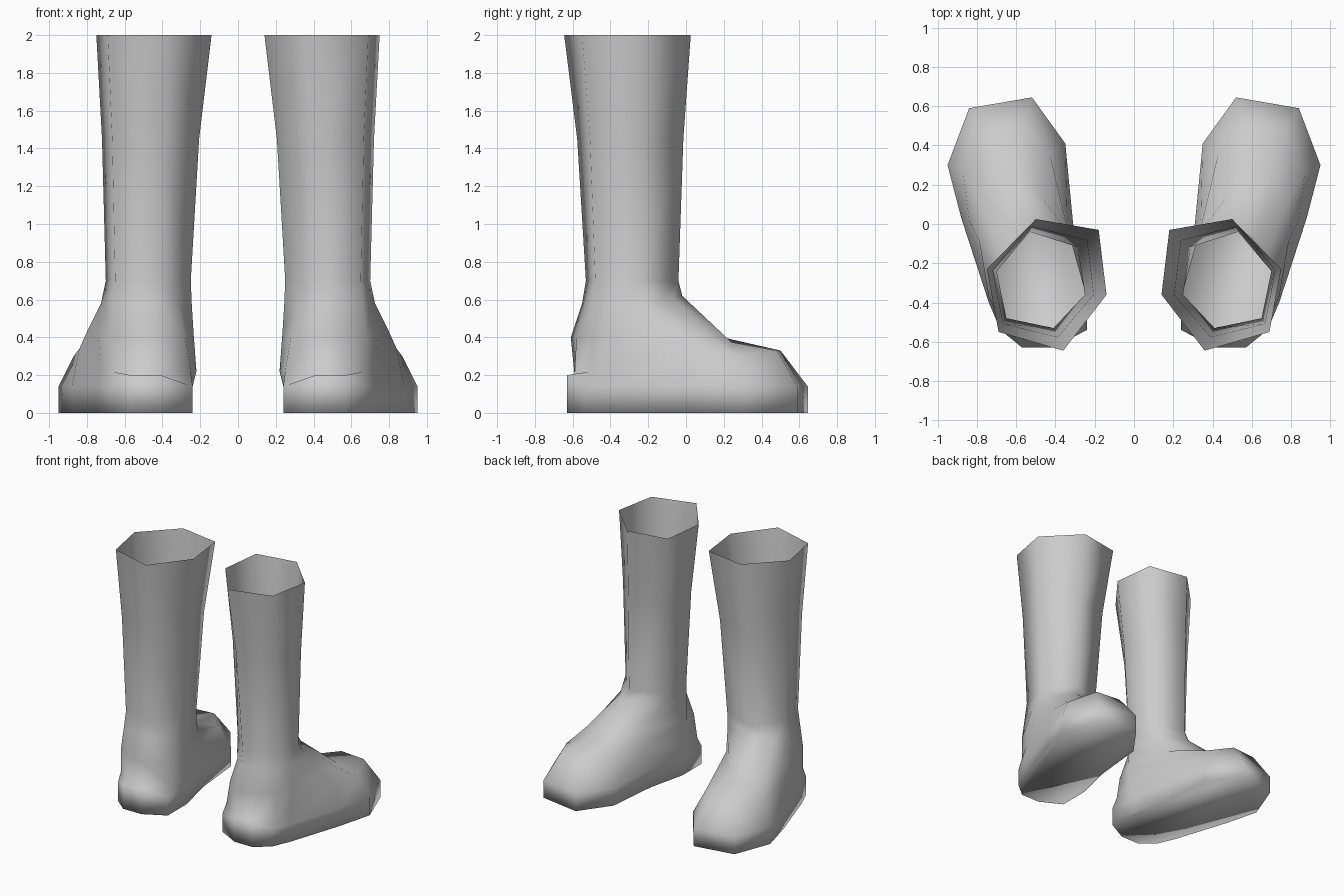
import bpy, bmesh

if "Cube" in bpy.data.objects:
    bpy.data.objects.remove(bpy.data.objects["Cube"])

grey = bpy.data.materials.new("boot_grey")
grey.diffuse_color = (0.6, 0.6, 0.6, 1)
grey.use_nodes = True
grey.node_tree.nodes["Principled BSDF"].inputs["Base Color"].default_value = grey.diffuse_color

# Foot outline, starting at the heel and running outside -> toe -> inside
SOLE = [(.41, -.63), (.57, -.63), (.68, -.54), (.74, -.40), (.88, .03), (.95, .30),
        (.84, .59), (.52, .645), (.35, .41), (.31, .0), (.24, -.30), (.24, -.54)]
# Upper edge of the toe box and heel
UPPER = [(.41, -.59, .2), (.57, -.59, .2), (.68, -.5, .22), (.73, -.38, .28),
         (.84, .02, .34), (.87, .26, .30), (.77, .48, .33), (.56, .5, .33),
         (.43, .36, .32), (.34, .02, .33), (.22, -.32, .22), (.25, -.5, .22)]
# Instep and ankle
INSTEP = [(.41, -.61, .4), (.55, -.58, .4), (.68, -.5, .4), (.74, -.37, .42),
          (.79, -.08, .45), (.79, .13, .40), (.70, .24, .375), (.59, .24, .375),
          (.48, .15, .41), (.34, -.02, .45), (.235, -.34, .42), (.28, -.5, .4)]
ANKLE = [(.41, -.55, .58), (.54, -.53, .58), (.66, -.49, .58), (.70, -.36, .58),
         (.725, -.23, .58), (.68, -.14, .59), (.62, -.07, .61), (.54, -.02, .62),
         (.41, -.06, .61), (.29, -.11, .6), (.245, -.36, .58), (.32, -.46, .58)]
# Six-sided shaft at its narrowest and at the rim
SHAFT = [(.41, -.53), (.65, -.48), (.70, -.24), (.53, -.04), (.28, -.12), (.25, -.36)]
RIM = [(.36, -.645), (.69, -.55), (.75, -.23), (.50, .025), (.18, -.03), (.14, -.36)]
CORNER = [0, 0, 1, 1, 2, 2, 3, 3, 4, 4, 5, 5]   # foot point -> shaft corner


def shaft_ring(t, z):
    pts = [(a[0] + (b[0] - a[0]) * t, a[1] + (b[1] - a[1]) * t, z)
           for a, b in zip(SHAFT, RIM)]
    return [pts[c] for c in CORNER]


def boot(name, side):
    rings = [[(x, y, 0) for x, y in SOLE],
             [(x, y, .2 if y < -.6 else .14) for x, y in SOLE],
             UPPER, INSTEP, ANKLE,
             shaft_ring(0, .7), shaft_ring(.4, 1.45), shaft_ring(1, 2)]
    bm = bmesh.new()
    vs = [[bm.verts.new((side * x, y, z)) for x, y, z in r] for r in rings]
    bm.faces.new(vs[0])                          # sole
    for a, b in zip(vs, vs[1:]):                 # walls, open at the rim
        for i in range(12):
            j = (i + 1) % 12
            bm.faces.new((a[i], a[j], b[j], b[i]))
    bmesh.ops.remove_doubles(bm, verts=bm.verts, dist=1e-4)
    bmesh.ops.recalc_face_normals(bm, faces=bm.faces)
    # make the sole face down, and the rest follow
    if min(bm.faces, key=lambda f: f.calc_center_median().z).normal.z > 0:
        bmesh.ops.reverse_faces(bm, faces=bm.faces)
    for f in bm.faces:
        f.smooth = True
    me = bpy.data.meshes.new(name)
    bm.to_mesh(me)
    bm.free()
    me.materials.append(grey)
    bpy.context.collection.objects.link(bpy.data.objects.new(name, me))


boot("right_boot", 1)
boot("left_boot", -1)
